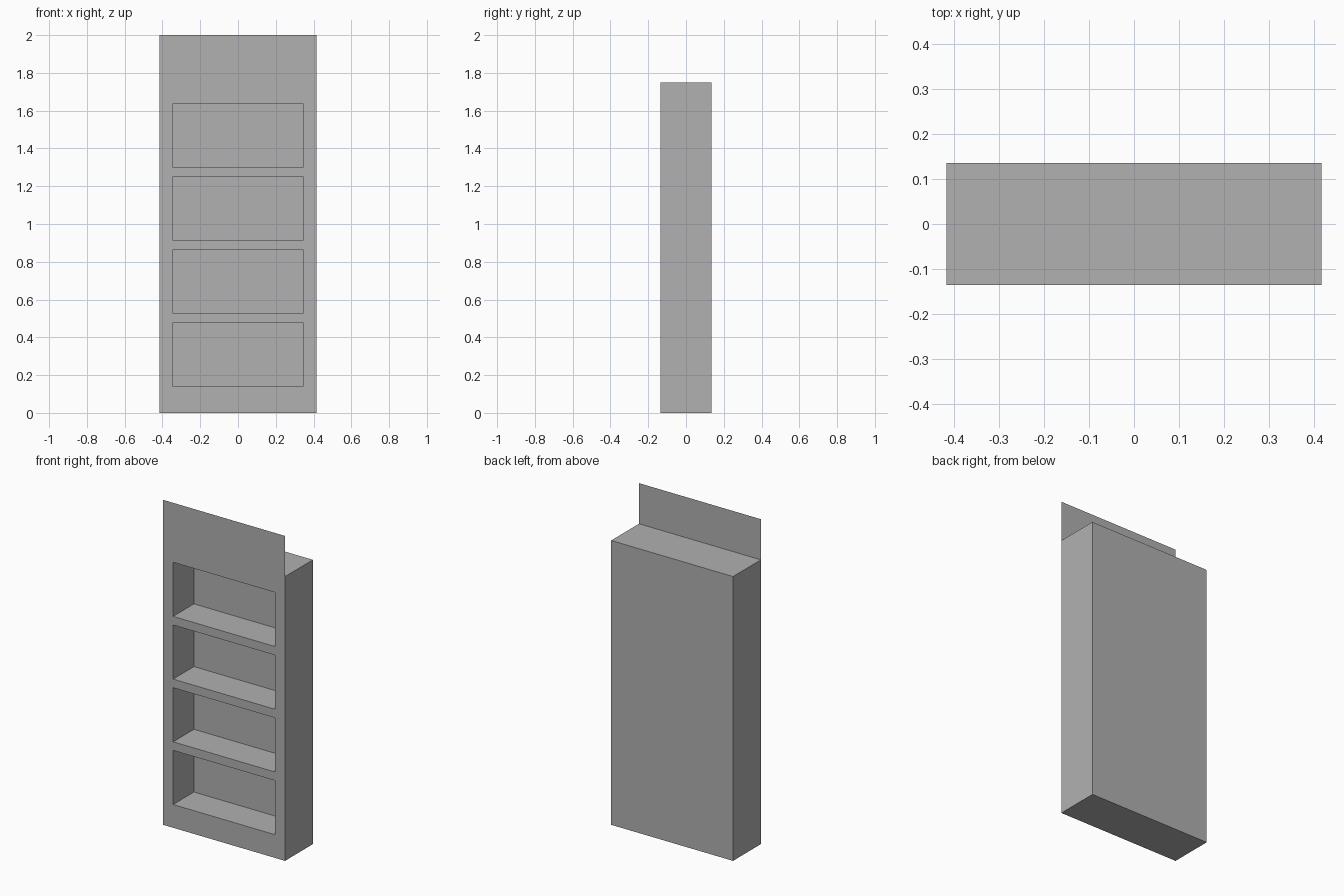
import bpy

if "Cube" in bpy.data.objects:
    bpy.data.objects.remove(bpy.data.objects["Cube"])

HALF_W, FRONT, BACK = 0.415, -0.135, 0.135
BODY_H, TOTAL_H = 1.75, 2.0
OPEN_W, OPEN_H, PITCH, FIRST_Z = 0.347, 0.333, 0.386, 0.143
RECESS_Y = 0.067

grey = bpy.data.materials.new("plain grey")
grey.diffuse_color = (0.44, 0.44, 0.44, 1)
grey.use_nodes = True
grey.node_tree.nodes["Principled BSDF"].inputs["Base Color"].default_value = grey.diffuse_color


def make_object(name, verts, faces):
    mesh = bpy.data.meshes.new(name)
    mesh.from_pydata(verts, [], faces)
    mesh.materials.append(grey)
    obj = bpy.data.objects.new(name, mesh)
    bpy.context.collection.objects.link(obj)
    return obj


def open_box(name, half_w, y0, y1, z0, z1, inward=False):
    """Box without its front face; inward turns the faces to the inside."""
    verts = [(x, y, z) for y in (y0, y1)
             for x, z in ((-half_w, z0), (half_w, z0), (half_w, z1), (-half_w, z1))]
    faces = [(i, i + 4, (i + 1) % 4 + 4, (i + 1) % 4) for i in range(4)]
    faces.append((4, 7, 6, 5))
    if inward:
        faces = [f[::-1] for f in faces]
    return make_object(name, verts, faces)


# Body: sides, top, bottom and back
open_box("cabinet_body", HALF_W, FRONT, BACK, 0, BODY_H)

# Four recessed compartments
openings = [(FIRST_Z + i * PITCH, FIRST_Z + i * PITCH + OPEN_H) for i in range(4)]
for i, (z0, z1) in enumerate(openings):
    open_box(f"compartment_{i + 1}", OPEN_W, FRONT, RECESS_Y, z0, z1, inward=True)

# Front sheet with four openings, rising past the body as a header
xs = [-HALF_W, -OPEN_W, OPEN_W, HALF_W]
zs = [0] + [z for pair in openings for z in pair] + [BODY_H, TOTAL_H]
verts = [(x, FRONT, z) for z in zs for x in xs]
faces = []
for row in range(len(zs) - 1):
    for col in range(3):
        is_opening = col == 1 and row % 2 == 1 and row < 2 * len(openings)
        if not is_opening:
            a = row * 4 + col
            faces.append((a, a + 1, a + 5, a + 4))
make_object("front_panel", verts, faces)
